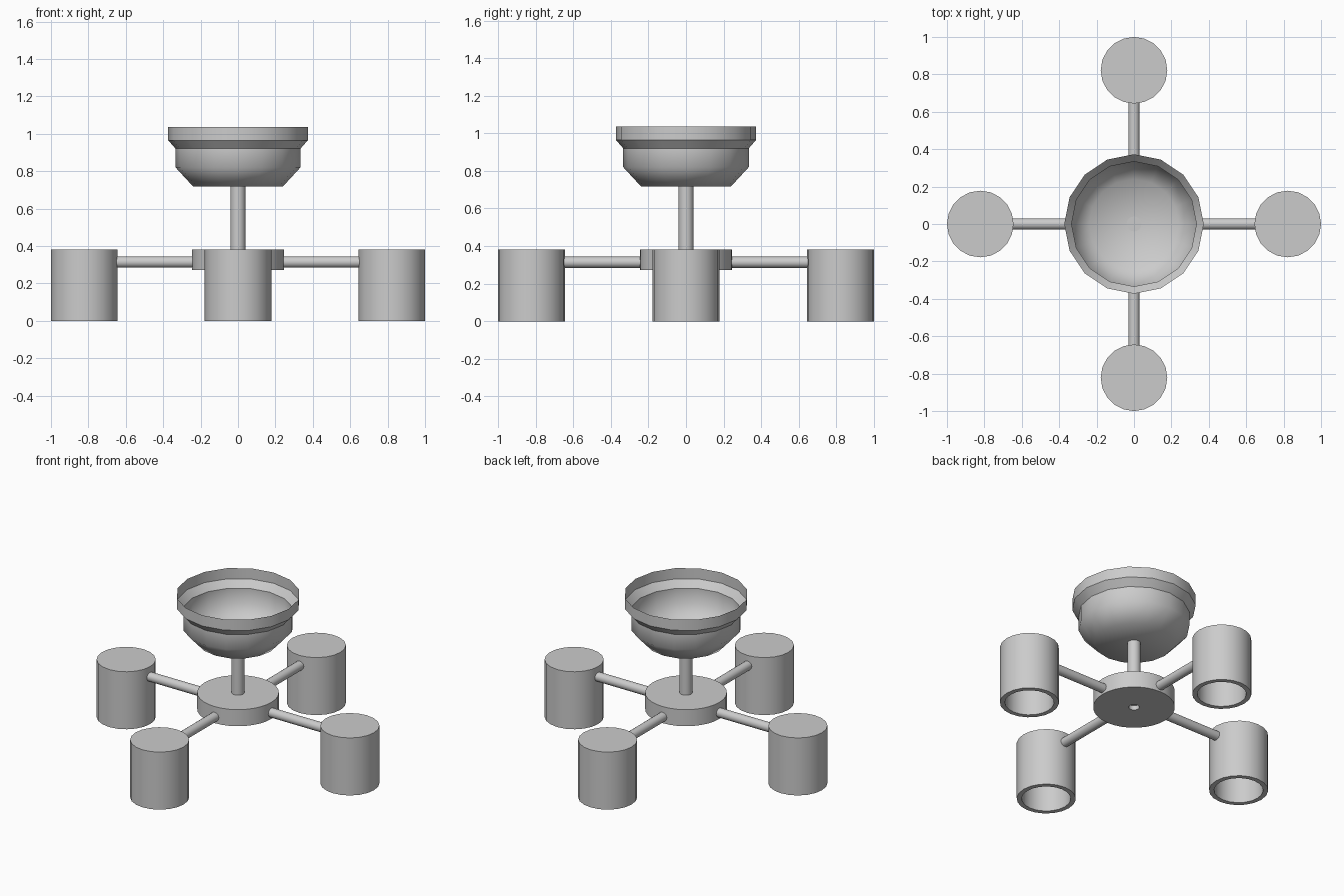
import bpy, bmesh, math
from mathutils import Matrix, Vector

cube = bpy.data.objects.get("Cube")
if cube:
    bpy.data.objects.remove(cube)

GREY = (0.6, 0.6, 0.6, 1.0)
metal = bpy.data.materials.new("grey_metal")
metal.use_nodes = True
metal.diffuse_color = GREY
metal.node_tree.nodes["Principled BSDF"].inputs["Base Color"].default_value = GREY


def revolve(name, profile, sides, matrix=Matrix(), closed=True, smooth_angle=35):
    """Spin an (radius, height) profile around the z axis."""
    bm = bmesh.new()
    verts = [bm.verts.new((r, 0, z)) for r, z in profile]
    edges = [bm.edges.new(pair) for pair in zip(verts, verts[1:])]
    bmesh.ops.spin(bm, geom=verts + edges, cent=(0, 0, 0), axis=(0, 0, 1),
                   angle=math.tau, steps=sides, use_duplicate=False)
    bmesh.ops.remove_doubles(bm, verts=bm.verts, dist=0.0005)
    bmesh.ops.recalc_face_normals(bm, faces=bm.faces)
    if not closed:
        # open shell: make the outside of the wall face outwards
        wall = max(bm.faces, key=lambda f: f.calc_center_median().z)
        c = wall.calc_center_median()
        if wall.normal.dot(Vector((c.x, c.y, 0))) < 0:
            bmesh.ops.reverse_faces(bm, faces=bm.faces)
    limit = math.radians(smooth_angle)
    for f in bm.faces:
        f.smooth = True
    for e in bm.edges:
        e.smooth = len(e.link_faces) == 2 and e.calc_face_angle() < limit
    mesh = bpy.data.meshes.new(name)
    bm.to_mesh(mesh)
    bm.free()
    mesh.materials.append(metal)
    obj = bpy.data.objects.new(name, mesh)
    obj.matrix_world = matrix
    bpy.context.collection.objects.link(obj)
    return obj


# ceiling canopy: open bowl with a stepped rim
canopy = revolve("canopy", [(0, 0.718), (0.24, 0.718), (0.334, 0.82), (0.334, 0.92),
                            (0.373, 0.965), (0.373, 1.036)], 16, closed=False, smooth_angle=60)
for e in canopy.data.edges:
    heights = [canopy.data.vertices[i].co.z for i in e.vertices]
    if min(heights) > 0.9 and max(heights) - min(heights) < 0.001:
        e.use_edge_sharp = True

# stem and hub with a small recess underneath
revolve("stem", [(0, 0.37), (0.04, 0.37), (0.04, 0.72), (0, 0.72)], 16)
revolve("hub", [(0, 0.302), (0.032, 0.302), (0.032, 0.272), (0.246, 0.272),
                (0.246, 0.382), (0, 0.382)], 32)

# four arms, each with a shade open at the bottom
ARM = [(0, 0.22), (0.03, 0.22), (0.03, 0.65), (0, 0.65)]
SHADE = [(0, 0.35), (0.148, 0.35), (0.148, 0), (0.178, 0), (0.178, 0.382), (0, 0.382)]
for i, side in enumerate(("left", "back", "right", "front")):
    turn = Matrix.Rotation(i * math.pi / 2, 4, "Z")
    lay = Matrix.Translation((0, 0, 0.314)) @ Matrix.Rotation(math.pi / 2, 4, "Y")
    revolve(side + "_arm", ARM, 16, turn @ lay)
    revolve(side + "_shade", SHADE, 20, turn @ Matrix.Translation((0.822, 0, 0)))
